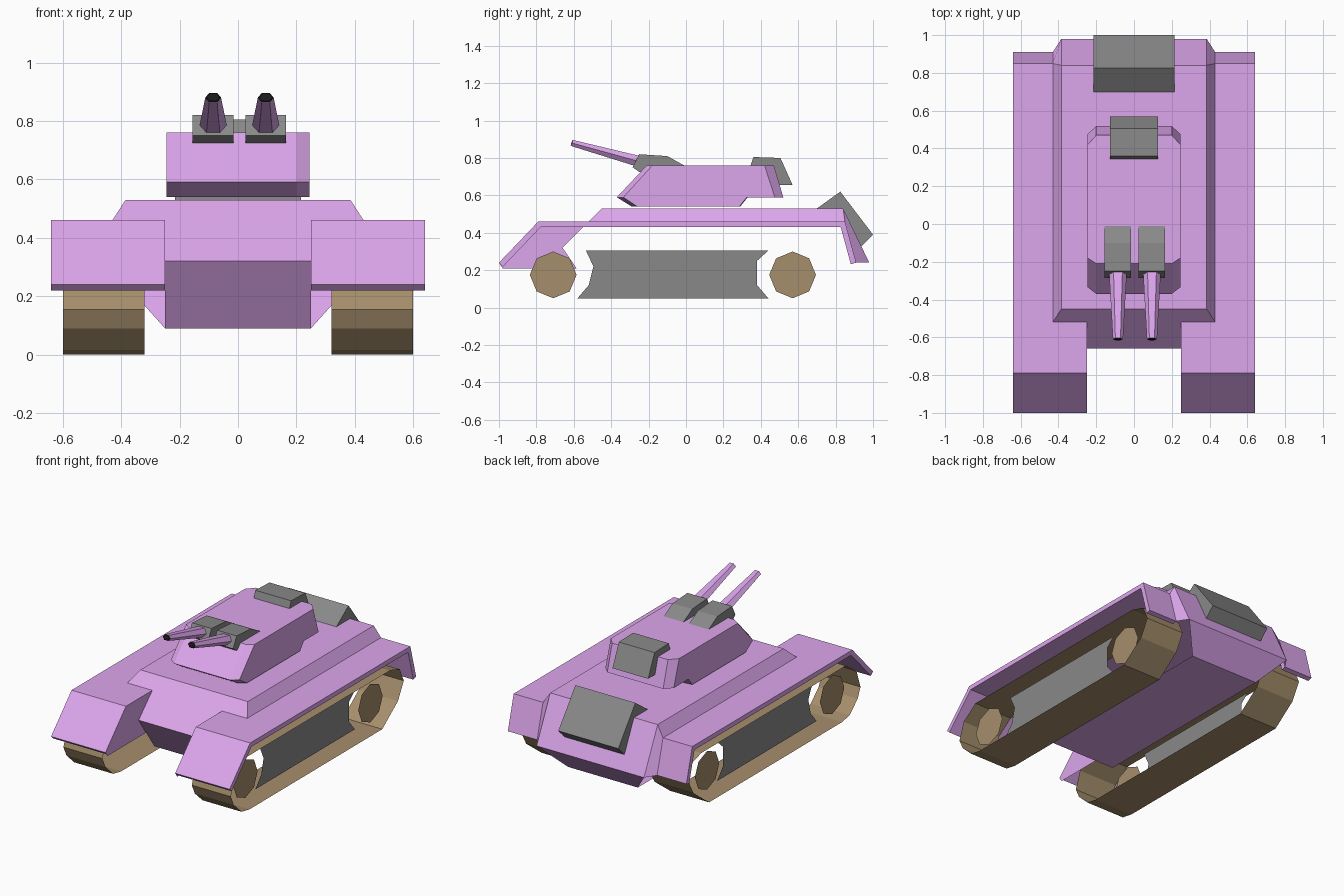
import bpy, bmesh, math
from mathutils import Matrix, Vector

if "Cube" in bpy.data.objects:
    bpy.data.objects.remove(bpy.data.objects["Cube"])


def material(name, rgb):
    m = bpy.data.materials.new(name)
    m.diffuse_color = (*rgb, 1)
    m.use_nodes = True
    m.node_tree.nodes["Principled BSDF"].inputs["Base Color"].default_value = m.diffuse_color
    return m


PINK = material("pink_paint", (0.72, 0.38, 0.84))
BROWN = material("brown_track", (0.38, 0.27, 0.15))
BLACK = material("black_muzzle", (0.01, 0.01, 0.01))
GREY = material("dark_grey", (0.25, 0.25, 0.25))


def make(name, bm, mat=None, mirror=False, solid=False):
    if solid:
        bmesh.ops.recalc_face_normals(bm, faces=bm.faces)
    me = bpy.data.meshes.new(name)
    bm.to_mesh(me)
    bm.free()
    ob = bpy.data.objects.new(name, me)
    bpy.context.collection.objects.link(ob)
    if mat:
        me.materials.append(mat)
    if mirror:
        ob.modifiers.new("Mirror", 'MIRROR').use_mirror_merge = False
    return ob


def mesh(name, verts, faces, mat=None, mirror=False, solid=False):
    bm = bmesh.new()
    vs = [bm.verts.new(v) for v in verts]
    for f in faces:
        bm.faces.new([vs[i] for i in f])
    return make(name, bm, mat, mirror, solid)


def band(name, stations, mat=None, closed=False, caps=False, mirror=False):
    """Strip of quads through (y, z, x0, x1) stations."""
    n = len(stations)
    verts = [(x, y, z) for y, z, a, b in stations for x in (a, b)]
    faces = []
    for i in range(n if closed else n - 1):
        j = (i + 1) % n
        faces.append((2 * i, 2 * i + 1, 2 * j + 1, 2 * j))
    if caps:
        faces += [tuple(range(0, 2 * n, 2)), tuple(range(1, 2 * n, 2))]
    return mesh(name, verts, faces, mat, mirror, caps)


def prism(name, profile, x0, x1, mat=None):
    return band(name, [(y, z, x0, x1) for y, z in profile], mat, True, True)


def plate(name, profile, x, mat=None):
    return mesh(name, [(x, y, z) for y, z in profile], [range(len(profile))], mat, True)


# lower hull: open-sided sheet over nose, belly and rear
band("lower_hull", [(-.52, .46, -.25, .25), (-.66, .32, -.25, .25), (-.50, .09, -.25, .25),
                    (.85, .09, -.25, .25), (.98, .24, -.385, .385)], PINK)

# raised deck with sloped sides and sloping rear
inner = [(-.45, .53), (.84, .53), (.98, .24)]
outer = [(-.52, .46), (.85, .46), (.91, .24)]
verts = [(s * w, y, z) for s in (-1, 1)
         for w, row in ((.385, inner), (.43, outer)) for y, z in row]
mesh("raised_deck", verts, [(0, 6, 7, 1), (1, 7, 8, 2), (3, 9, 6, 0),
                            (3, 0, 1, 4), (4, 1, 2, 5), (6, 9, 10, 7), (7, 10, 11, 8)], PINK)

# fenders with their inner front walls
fender = band("fender", [(-1, .24, .25, .64), (-.79, .46, .25, .64), (-.52, .46, .25, .64),
                         (-.40, .46, .43, .64), (.85, .46, .43, .64), (.91, .24, .43, .64)],
              PINK, mirror=True)
sol = fender.modifiers.new("Thickness", 'SOLIDIFY')
sol.thickness, sol.offset, sol.use_even_offset = .03, -1, True
plate("fender_inner_wall", [(-1, .24), (-.79, .46), (-.52, .46), (-.66, .32),
                            (-.585, .21), (-.98, .21)], .25, PINK)

# tracks: thin belts, one side plate and two eight-sided wheel discs each
belt = [(-.78, .35), (-.89, .27), (-.93, .155), (-.90, .09), (-.82, .015), (-.74, 0),
        (.62, 0), (.78, .12), (.84, .23), (.80, .32), (.70, .35)]
band("track_belt", [(y, z, .32, .60) for y, z in belt], BROWN, closed=True, mirror=True)
plate("track_side_plate", [(-.58, .05), (-.52, .12), (-.495, .22), (-.535, .305),
                           (.44, .305), (.38, .25), (.38, .12), (.44, .05)], .53, GREY)
for cy, end in ((-.71, "front"), (.57, "rear")):
    ring = [(cy + .125 * math.cos(k * math.pi / 4), .175 + .125 * math.sin(k * math.pi / 4))
            for k in range(8)]
    plate(f"{end}_wheel", ring, .55, BROWN)


# turret: stacked eight-sided rings
def rings(name, levels, mat):
    verts, faces = [], []
    for z, front, front_side, rear_side, rear in levels:
        half = [(.20, front), (.245, front_side), (.245, rear_side), (.20, rear)]
        verts += [(x, y, z) for x, y in half] + [(-x, y, z) for x, y in reversed(half)]
    for k in range(8):
        j = (k + 1) % 8
        faces.append((k, j, 8 + j, 8 + k))
    faces += [range(8), range(8, 16)]
    mesh(name, verts, faces, mat, solid=True)


rings("turret_base", [(.54, -.29, -.26, .285, .29), (.59, -.37, -.335, .325, .33)], PINK)
rings("turret_body", [(.59, -.37, -.335, .475, .52), (.76, -.21, -.18, .42, .47)], PINK)

# grey boxes on turret rear and hull rear
prism("turret_rear_box", [(.345, .76), (.36, .805), (.505, .80), (.57, .655),
                          (.50, .655), (.45, .76)], -.128, .128, GREY)
prism("hull_rear_box", [(.70, .53), (.825, .62), (1, .39), (.935, .325), (.84, .53)],
      -.215, .215, GREY)


# tapered, flattened six-sided barrels with black muzzles
def cone(name, start, end, r1, r2, mat):
    a, b = Vector(start), Vector(end)
    bm = bmesh.new()
    bmesh.ops.create_cone(bm, cap_ends=True, segments=6, radius1=r1, radius2=r2,
                          depth=(b - a).length)
    tilt = math.atan2(b.z - a.z, a.y - b.y)
    bmesh.ops.transform(bm, verts=bm.verts, matrix=Matrix.Translation((a + b) / 2)
                        @ Matrix.Rotation(math.pi / 2 - tilt, 4, 'X')
                        @ Matrix.Diagonal((1, .72, 1, 1))
                        @ Matrix.Rotation(math.pi / 6, 4, 'Z'))
    make(name, bm, mat)


# twin guns: grey mount, barrel, muzzle
for x, s in ((-.085, "left"), (.095, "right")):
    prism(f"{s}_gun_mount", [(-.285, .75), (-.25, .82), (-.10, .81), (-.01, .76),
                             (-.10, .74), (-.25, .725)], x - .07, x + .07, GREY)
    cone(f"{s}_gun_barrel", (x, -.22, .773), (x, -.609, .88), .049, .027, PINK)
    cone(f"{s}_gun_muzzle", (x, -.609, .88), (x, -.612, .881), .027, .022, BLACK)
